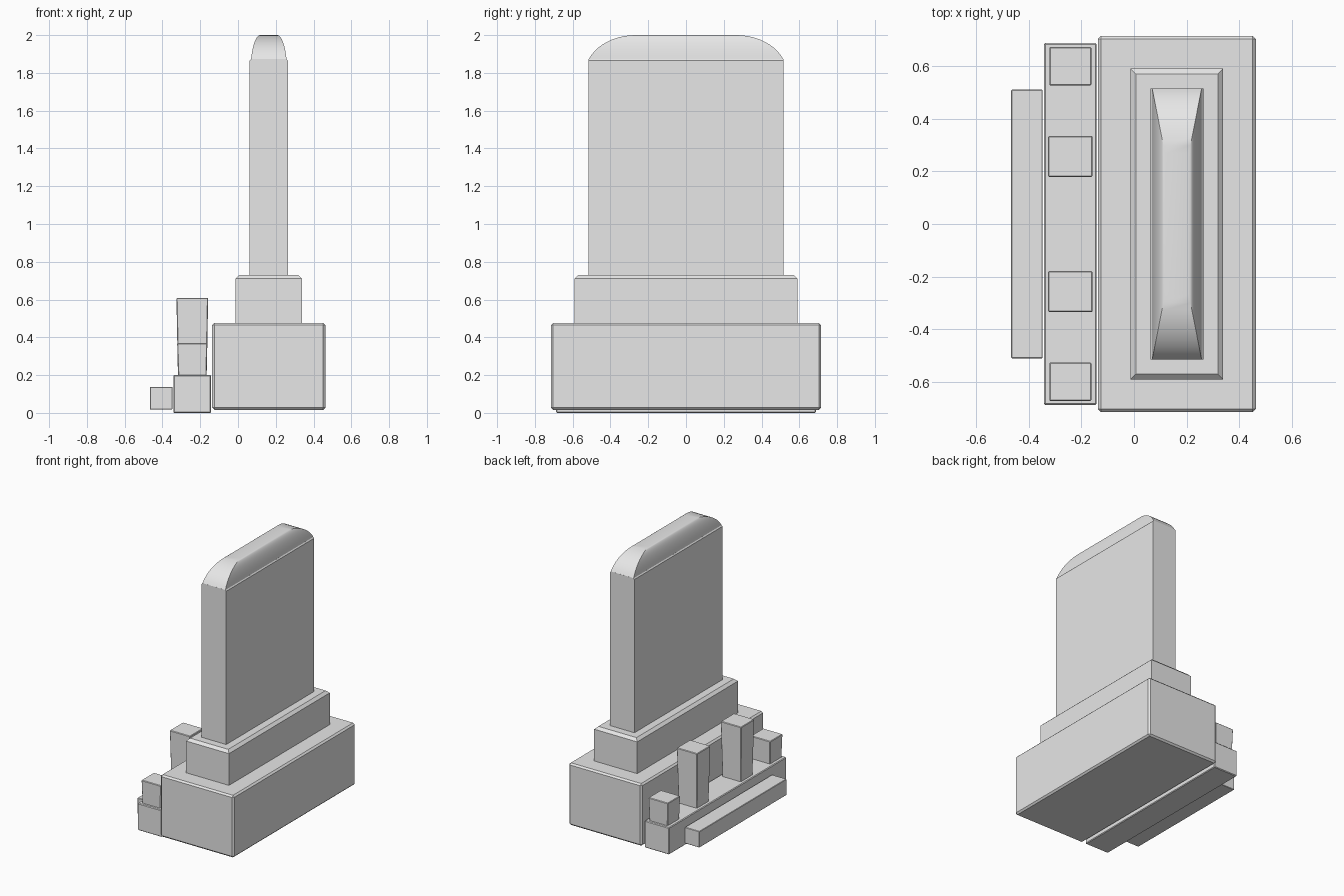
import bpy, bmesh, math

cube = bpy.data.objects.get("Cube")
if cube:
    bpy.data.objects.remove(cube, do_unlink=True)

stone = bpy.data.materials.new("grey stone")
stone.use_nodes = True
GREY = (0.8, 0.8, 0.8, 1)
stone.diffuse_color = GREY
stone.node_tree.nodes["Principled BSDF"].inputs["Base Color"].default_value = GREY


def loft(name, cx, cy, rings, bevel=0.0, smooth=False):
    """Stack rectangles given as (half x, half y, z) into a closed solid."""
    bm = bmesh.new()
    loops = []
    for hx, hy, z in rings:
        corners = ((-1, -1), (1, -1), (1, 1), (-1, 1))
        loops.append([bm.verts.new((cx + sx * hx, cy + sy * hy, z)) for sx, sy in corners])
    bm.faces.new(loops[0][::-1])
    bm.faces.new(loops[-1])
    for low, high in zip(loops, loops[1:]):
        for i in range(4):
            j = (i + 1) % 4
            bm.faces.new((low[i], low[j], high[j], high[i]))
    if bevel:
        bmesh.ops.bevel(bm, geom=bm.edges[:], offset=bevel, segments=1,
                        affect='EDGES', profile=0.5)
    mesh = bpy.data.meshes.new(name)
    bm.to_mesh(mesh)
    bm.free()
    mesh.materials.append(stone)
    obj = bpy.data.objects.new(name, mesh)
    bpy.context.collection.objects.link(obj)
    if smooth:
        bpy.ops.object.select_all(action='DESELECT')
        obj.select_set(True)
        bpy.context.view_layer.objects.active = obj
        bpy.ops.object.shade_smooth_by_angle(angle=math.radians(25))
    return obj


def box(name, cx, hx, hy, z0, z1, bevel=0.0):
    return loft(name, cx, 0, [(hx, hy, z0), (hx, hy, z1)], bevel)


# Base block and the chamfered plinth on it
box("base", 0.163, 0.3, 0.715, 0.016, 0.476, 0.012)
loft("plinth", 0.163, 0, [(0.176, 0.59, 0.47), (0.176, 0.59, 0.711), (0.156, 0.57, 0.73)])

# Upright slab
loft("slab", 0.163, 0, [(0.101, 0.515, 0.72), (0.101, 0.515, 1.865), (0.094, 0.515, 1.873)])

# Rounded cap: elliptical arc tapering on all four sides
START, STEPS = math.radians(22), 10
cap = []
for i in range(STEPS + 1):
    a = START + (math.pi / 2 - START) * i / STEPS
    inset = 1 - math.cos(a) / math.cos(START)
    rise = (math.sin(a) - math.sin(START)) / (1 - math.sin(START))
    cap.append((0.094 - 0.049 * inset, 0.515 - 0.248 * inset, 1.872 + 0.128 * rise))
loft("cap", 0.163, 0, cap, smooth=True)

# Side ledge and low step beside it
box("ledge", -0.242, 0.1, 0.687, 0.0, 0.2, 0.005)
box("step", -0.407, 0.06, 0.51, 0.018, 0.138, 0.003)

# Four posts on the ledge, slightly wider at the top
for side, label in ((-1, "front"), (1, "back")):
    loft(label + "_short_post", -0.242, side * 0.599,
         [(0.075, 0.068, 0.195), (0.08, 0.073, 0.37)], 0.004)
    loft(label + "_tall_post", -0.242, side * 0.257,
         [(0.076, 0.07, 0.195), (0.084, 0.078, 0.609)], 0.004)
